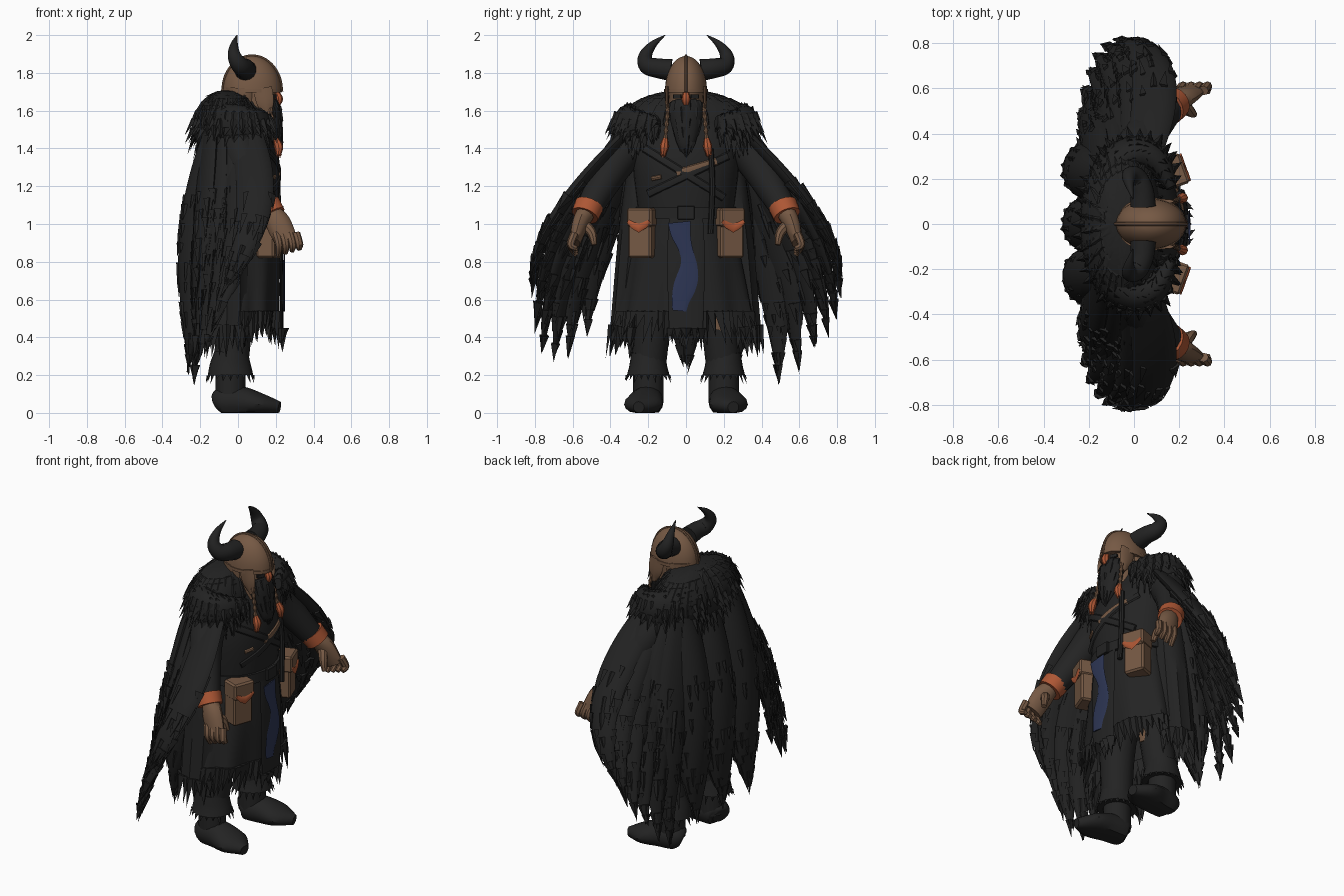
import bpy, bmesh, math, random
from mathutils import Vector
from math import sin, cos, pi, tau, sqrt

random.seed(4)
if "Cube" in bpy.data.objects:
    bpy.data.objects.remove(bpy.data.objects["Cube"])
made = []


def material(name, *rgb):
    mat = bpy.data.materials.new(name)
    mat.use_nodes = True
    mat.diffuse_color = (*rgb, 1)
    mat.node_tree.nodes["Principled BSDF"].inputs["Base Color"].default_value = (*rgb, 1)
    return mat


CHARCOAL = material("charcoal cloth", .017, .017, .017)
FUR = material("black fur", .016, .016, .016)
BROWN = material("tan leather", .18, .1, .058)
ORANGE = material("rust leather", .42, .095, .035)
BLUE = material("faded blue", .026, .036, .088)


def finish(name, bm, mat):
    bmesh.ops.recalc_face_normals(bm, faces=bm.faces)
    mesh = bpy.data.meshes.new(name)
    bm.to_mesh(mesh)
    bm.free()
    mesh.materials.append(mat)
    obj = bpy.data.objects.new(name, mesh)
    bpy.context.collection.objects.link(obj)
    made.append(obj)
    return obj


def lerp(a, b, t):
    return a + (b - a) * t


def spline(keys, steps):
    """Catmull-Rom samples through keys of any dimension."""
    k = [Vector(q) for q in [keys[0], *keys, keys[-1]]]
    out = []
    for before, start, end, after in zip(k, k[1:], k[2:], k[3:]):
        for i in range(steps):
            t = i / steps
            out.append(start + (end - before) * (t / 2)
                       + (before * 2 - start * 5 + end * 4 - after) * (t * t / 2)
                       + (start * 3 - before - end * 3 + after) * (t ** 3 / 2))
    return out + [k[-1]]


def tuft(bm, p, direction, normal, length, width):
    side = direction.cross(normal).normalized() * width
    base = p - normal * width * .4
    a, b, c, tip = [bm.verts.new(v) for v in (
        base - side, base + side, p + normal * width * .5, p + direction * length)]
    for face in ((a, c, tip), (c, b, tip), (b, a, tip), (a, b, c)):
        bm.faces.new(face)


def sweep(name, mat, keys, hint=(1, 0, 0), n=12, steps=4, ripple=0, shag=None,
          hem=0, open_end=False, flow=None):
    """Tube through (x, y, z, half width[, half depth]) keys, with optional ragged tufts."""
    bm = bmesh.new()
    pts = spline([(*k, k[-1]) if len(k) == 4 else k for k in keys], steps)
    pos = [Vector(p[:3]) for p in pts]
    rings = []
    for i, p in enumerate(pts):
        tangent = (pos[min(i + 1, len(pos) - 1)] - pos[max(i - 1, 0)]).normalized()
        side = tangent.cross(Vector(hint)).normalized()
        up = side.cross(tangent)
        ring = []
        for j in range(n):
            a = tau * j / n
            r = 1 + ripple * cos(9 * a) * i / len(pts)
            co = pos[i] + side * max(p[3], .001) * r * cos(a) + up * max(p[4], .001) * r * sin(a)
            co.z = max(co.z, 0)
            ring.append(bm.verts.new(co))
        rings.append(ring)
    for ring, following in zip(rings, rings[1:]):
        for j in range(n):
            k = (j + 1) % n
            bm.faces.new((ring[j], ring[k], following[k], following[j]))
    bm.faces.new(rings[0])
    if not open_end:
        bm.faces.new(rings[-1])
    spots = []
    if shag:
        count, start, length, width = shag
        for _ in range(count):
            i = int(random.uniform(start, .999) * (len(rings) - 1))
            spots.append((i, random.randrange(n), length, width))
    if hem:
        spots += [(len(rings) - 2, j, hem, min(hem * .3, .035)) for j in range(n)]
    for i, j, length, width in spots:
        p, q = rings[i][j].co.copy(), rings[i + 1][j].co.copy()
        normal = (p - pos[i]).normalized()
        along = Vector(flow) if flow else (q - p).normalized()
        lift = .5 if flow else .06
        tuft(bm, q if hem else p, (along + normal * lift).normalized(), normal,
             length * random.uniform(.5, 1.3), width * random.uniform(.7, 1.2))
    return finish(name, bm, mat)


def dome(name, mat, x, z, height, wide, deep, **options):
    angles = [pi / 2 * i / 6 for i in range(7)]
    sweep(name, mat, [(x, 0, z + height * cos(a), wide * sin(a), deep * sin(a)) for a in angles],
          n=30, steps=2, **options)


def box(name, mat, loc, size, turn=0):
    bm = bmesh.new()
    bmesh.ops.create_cube(bm, size=1)
    bmesh.ops.scale(bm, vec=size, verts=bm.verts)
    bmesh.ops.bevel(bm, geom=list(bm.edges), offset=min(size) * .1, segments=1, affect='EDGES')
    obj = finish(name, bm, mat)
    obj.location = loc
    obj.rotation_euler.z = turn


def chest_strap(name, mat, start, end, width):
    keys = []
    for i in range(5):
        y, z = (lerp(a, b, i / 4) for a, b in zip(start, end))
        keys.append((.024 + .195 * sqrt(1 - (y / .28) ** 2), y, z, width, .01))
    sweep(name, mat, keys, n=8)


# Torso, skirt and hanging front panel
sweep("torso", CHARCOAL, [(.01, 0, .95, .24, .19), (.02, 0, 1.3, .28, .2),
                          (0, 0, 1.5, .26, .15), (.02, 0, 1.64, .1, .09)], n=28, steps=6)
sweep("skirt", CHARCOAL, [(.01, 0, 1.07, .25, .2), (.01, 0, .8, .3, .21), (.01, 0, .54, .35, .2)],
      n=54, steps=6, ripple=.05, hem=.15, open_end=True)
sweep("front_panel", CHARCOAL, [(.215, 0, 1.03, .09, .01), (.23, 0, .8, .1, .01),
                                (.23, 0, .45, .09, .01)], hem=.1)
sweep("blue_stain", BLUE, [(.245, -.01 - .025 * cos(tau * t), 1.01 - .47 * t, .048 + .012 * cos(9 * t), .004)
                           for t in (i / 8 for i in range(9))])
sweep("belt", CHARCOAL, [(.01, 0, 1.03, .275, .22), (.01, 0, 1.09, .27, .22)], n=28)
box("belt_buckle", CHARCOAL, (.232, 0, 1.06), (.02, .09, .07))

# Chest straps
chest_strap("rising_strap", CHARCOAL, (-.2, 1.16), (.22, 1.36), .022)
chest_strap("falling_strap", CHARCOAL, (-.22, 1.4), (.2, 1.14), .022)
chest_strap("tan_strap", BROWN, (-.05, 1.27), (.16, 1.33), .02)
chest_strap("tan_scrap", BROWN, (-.18, 1.24), (-.13, 1.25), .012)
sweep("hanging_strap", CHARCOAL, [(.2, .13, 1.4, .015), (.21, .14, 1.2, .015), (.215, .13, .95, .015)], n=8)

# Fur collar: a horseshoe roll over a sloping mantle
collar = []
for i in range(-6, 7):
    a = 2.6 * i / 6
    fade = 1 - abs(a / 2.8) ** 4
    collar.append((.02 - .17 * cos(a), .31 * sin(a), 1.51 + .04 * (1 - fade), .09 * fade, .13 * fade))
sweep("fur_collar", FUR, collar, hint=(0, 0, 1), n=18, steps=3,
      shag=(800, 0, .08, .022), flow=(0, 0, -1))
dome("fur_mantle", FUR, -.055, 1.5, .21, .37, .18, shag=(300, .1, .08, .022))

# Back of the cape in three rolls
for label, y in (("right", -.255), ("middle", 0), ("left", .26)):
    keys = []
    for i in range(7):
        t = i / 6
        swell = sin(pi * (.15 + .84 * t)) ** .5
        keys.append((-.12 - .14 * t, y * lerp(.8, 1, t), 1.5 - 1.23 * t, .13 * swell, .13 * swell * swell))
    sweep(label + "_cape_roll", FUR, keys, n=18, shag=(90, .3, .09, .02))

# Head, helmet and face
sweep("head", BROWN, [(.08, 0, 1.52, .08, .1), (.085, 0, 1.73, .095, .12)], n=20)
dome("helmet_dome", BROWN, .075, 1.7, .19, .112, .155)
sweep("neck_guard", BROWN, [(.02, 0, 1.57, .1, .09), (.025, 0, 1.72, .108, .1)], n=20)
sweep("helmet_ridge", BROWN, [(.075 + .157 * cos(a), 0, 1.7 + .19 * sin(a), .008)
                              for a in (pi * i / 8 for i in range(9))], hint=(0, 1, 0), n=8)
sweep("brow_band", BROWN, [(.077, 0, 1.695, .116, .154), (.077, 0, 1.715, .116, .154)], n=28)
sweep("nose", ORANGE, [(.2, 0, 1.7, .014), (.215, 0, 1.665, .023), (.208, 0, 1.635, .017)], n=8)
sweep("beard", FUR, [(.15, 0, 1.645, .08, .06), (.17, 0, 1.58, .09, .06), (.2, 0, 1.43, .05, .035),
                     (.21, 0, 1.38, .02, .01)], n=14, shag=(70, 0, .06, .014))


def build_side(label, s, tail, reach, sag):
    def part(name, mat, *keys, **options):
        sweep(f"{label}_{name}", mat, [(x, y * s, *rest) for x, y, *rest in keys], **options)

    # Helmet horn, cheek plate, eye and braid
    part("horn", FUR, (.04, .08, 1.815, .058), (.035, .15, 1.825, .052), (.01, .205, 1.84, .047),
         (-.02, .215, 1.89, .036), (-.02, .175, 1.95, .02), (-.005, .11, 2, .002), n=14)
    part("cheek_plate", BROWN, (.13, .1, 1.72, .05, .01), (.145, .1, 1.64, .045, .01),
         (.16, .09, 1.57, .014, .01), hint=(0, 1, 0), n=8)
    box(label + "_eye", CHARCOAL, (.189, .045 * s, 1.675), (.015, .045, .022), .45 * s)
    part("braid", BROWN, *[(.17 + .003 * i, .095 + .0015 * i, 1.62 - .018 * i, .007 + .006 * (i % 2))
                           for i in range(11)], n=8, steps=2)
    part("braid_end", ORANGE, (.2, .11, 1.45, .014), (.215, .115, 1.41, .024),
         (.215, .12, 1.37, .014), n=8, hem=.02)

    # Layered wing of the cape, fanned from the shoulder, front layer to back layer
    for k in range(6):
        f = k / 5
        keys = []
        for i in range(6):
            t = i / 5
            bow = sin(pi * f) * t * t
            x = lerp(.05 + .06 * sin(pi * t) - .11 * t * t, -.15 - .08 * t, f) - .04 * bow
            y = lerp(.33, .26, f) + lerp(.48, reach, f) * sin(pi / 2 * t) + .065 * bow
            z = 1.46 - lerp(.78, tail, f) * t - sag * bow
            width = .1 * sin(pi * (.3 + .69 * t)) ** .7
            keys.append((x, y, z, width, width * .35))
        part(f"cape_wing_{k}", FUR, *keys, hint=(-.1 - .9 * f, s * (.9 - .4 * f), .5 - .5 * f),
             shag=(70, .3, .1, .025))

    # Coat tail beside the skirt
    part("coat_tail", CHARCOAL, (-.04, .24, 1.3, .07, .08), (-.05, .28, .95, .075, .1),
         (-.06, .325, .46, .07, .1), n=18, ripple=.08, hem=.14)

    # Sleeve, cuff and hand
    part("sleeve", CHARCOAL, (0, .27, 1.45, .1), (.04, .38, 1.31, .095), (.155, .515, 1.08, .068), n=16)
    part("wrist_cuff", ORANGE, (.15, .512, 1.1, .077), (.182, .535, 1.045, .073), n=16)
    part("palm", BROWN, (.18, .53, 1.06, .05), (.215, .56, 1, .066, .045),
         (.26, .59, .9, .06, .03), hint=(0, 1, 0))
    for i in range(4):
        x = .2 + .036 * i
        part(f"finger_{i}", BROWN, (x, .59, .95, .022), (x + .017, .61, .89, .021),
             (x + .014, .58, .835 + .012 * i, .014), n=8)
    part("thumb", BROWN, (.21, .54, 1, .028), (.245, .5, .955, .025), (.265, .485, .89, .015), n=8)

    # Belt pouch with flap and trim, turned a little outward
    turn = .35
    box(label + "_pouch", BROWN, (.165, .23 * s, .945), (.1, .13, .25), turn * s)
    box(label + "_pouch_flap", BROWN, (.17, .23 * s, 1.035), (.115, .14, .1), turn * s)
    trim = []
    for u in (-.06, 0, .06):
        drop = 1 - abs(u) / .06
        trim.append((.17 + .06 * cos(turn) - u * sin(turn), .23 + .06 * sin(turn) + u * cos(turn),
                     1.015 - .037 * drop, .009 + .015 * drop, .005))
    part("pouch_trim", ORANGE, *trim, n=8, steps=2)

    # Leg, ragged trouser cuff and boot
    part("leg", CHARCOAL, (-.02, .15, .85, .13), (-.02, .175, .5, .1), (-.04, .2, .22, .09), n=16)
    part("trouser_cuff", CHARCOAL, (-.035, .2, .32, .09), (-.04, .2, .25, .1, .11),
         (-.04, .2, .2, .113, .12), n=20, hem=.04)
    part("boot_shaft", CHARCOAL, (-.04, .2, .24, .08), (-.04, .2, .06, .08), n=16)
    part("boot_foot", CHARCOAL, (-.11, .19, .05, .05), (-.08, .2, .06, .08), (.02, .21, .06, .09, .08),
         (.13, .23, .045, .1, .055), (.22, .25, .03, .03), hint=(0, 0, 1), n=16)


build_side("left", 1, tail=1.25, reach=.23, sag=.03)
build_side("right", -1, tail=1, reach=.26, sag=.24)

# Knee patch on one leg
sweep("knee_patch", BROWN, [(.085, .2, .53, .018, .004), (.083, .175, .49, .03, .004),
                            (.078, .165, .44, .02, .004)], n=8)

bpy.ops.object.select_all(action='DESELECT')
for obj in made:
    obj.select_set(True)
bpy.context.view_layer.objects.active = made[0]
bpy.ops.object.shade_smooth_by_angle(angle=math.radians(35))
